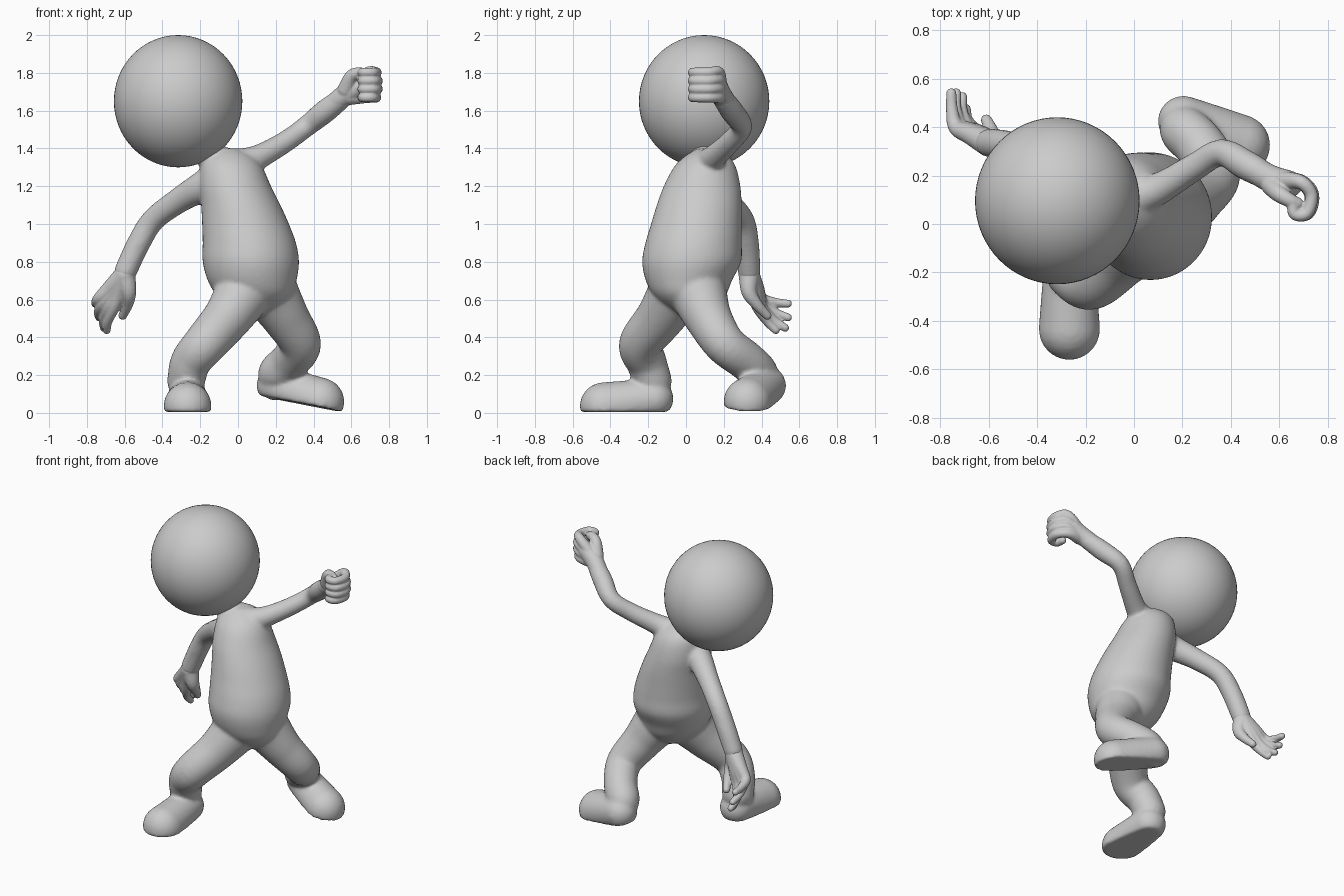
import bpy, bmesh, math
from mathutils import Matrix, Vector

if "Cube" in bpy.data.objects:
    bpy.data.objects.remove(bpy.data.objects["Cube"])


def spline(keys, steps):
    """Catmull-Rom samples through a list of equal-length tuples."""
    k = [Vector(p) for p in keys]
    k = [2 * k[0] - k[1]] + k + [2 * k[-1] - k[-2]]
    out = []
    for i in range(1, len(k) - 2):
        a, b, c, d = k[i - 1:i + 3]
        for s in range(steps):
            t = s / steps
            out.append(0.5 * (2 * b + (c - a) * t + (2 * a - 5 * b + 4 * c - d) * t * t
                              + (3 * b - a - 3 * c + d) * t ** 3))
    return out + [k[-2]]


def skin(bm, rings):
    """Bridge rings of coordinates into a closed tube."""
    rings = [[bm.verts.new(co) for co in r] for r in rings]
    n = len(rings[0])
    for a, b in zip(rings, rings[1:]):
        for i in range(n):
            j = (i + 1) % n
            bm.faces.new((a[i], a[j], b[j], b[i]))
    bm.faces.new(rings[0][::-1])
    bm.faces.new(rings[-1])


def limb(bm, keys, steps=5, n=20, matrix=None, floor=None):
    """Tapered round tube (x, y, z, radius) with domed ends; floor flattens its underside."""
    s = spline(keys, steps)
    pts = [(p.to_3d() if len(p) == 3 else Vector(p[:3]), p[3]) for p in s]
    last = len(pts) - 1
    tans = [(pts[min(i + 1, last)][0] - pts[max(i - 1, 0)][0]).normalized() for i in range(last + 1)]
    dome = [math.radians(a) for a in (15, 30, 45, 60, 74, 85)]
    (p0, r0), (p1, r1) = pts[0], pts[-1]
    start = [(p0 - tans[0] * r0 * math.sin(a), r0 * math.cos(a), tans[0]) for a in reversed(dome)]
    end = [(p1 + tans[-1] * r1 * math.sin(a), r1 * math.cos(a), tans[-1]) for a in dome]
    path = start + [(p, r, t) for (p, r), t in zip(pts, tans)] + end
    u, rings = tans[0].orthogonal().normalized(), []
    for p, r, t in path:
        u = (u - t * u.dot(t)).normalized()
        v = t.cross(u)
        ring = [p + r * (u * math.cos(2 * math.pi * i / n) + v * math.sin(2 * math.pi * i / n)) for i in range(n)]
        if floor is not None:
            for co in ring:
                co.z = max(co.z, floor)
        rings.append([matrix @ co for co in ring] if matrix else ring)
    skin(bm, rings)


def foot(bm, matrix):
    """Flat-soled shoe, toe at the local origin pointing to -y."""
    limb(bm, [(0, 0, .03, .127), (0, .13, .05, .117), (0, .262, .07, .106)], 5, 32, matrix, 0)


def finish(name, bm, voxel=0, smooth=0):
    me = bpy.data.meshes.new(name)
    for f in bm.faces:
        f.smooth = True
    bm.to_mesh(me)
    bm.free()
    ob = bpy.data.objects.new(name, me)
    bpy.context.collection.objects.link(ob)
    if voxel:
        r = ob.modifiers.new("fuse", 'REMESH')
        r.mode = 'VOXEL'
        r.voxel_size = voxel
        r.use_smooth_shade = True
        s = ob.modifiers.new("soften", 'SMOOTH')
        s.factor = 0.5
        s.iterations = smooth


# Head
bm = bmesh.new()
bmesh.ops.create_uvsphere(bm, u_segments=64, v_segments=32, radius=1,
                          matrix=Matrix.Translation((-.317, .096, 1.65)) @ Matrix.Diagonal((.34, .345, .35, 1)))
finish("head", bm)

# Body: torso of stacked ellipses (z, cx, cy, rx, ry)
bm = bmesh.new()
sections = [(.51, .09, .03, .04, .04), (.55, .10, .03, .12, .12), (.62, .09, .02, .20, .19),
            (.70, .075, .015, .235, .228), (.80, .068, .03, .255, .262), (.90, .06, .04, .247, .255),
            (1.0, .04, .055, .23, .24), (1.1, .015, .07, .21, .225), (1.2, -.015, .085, .19, .203),
            (1.3, -.035, .10, .165, .165), (1.36, -.05, .11, .13, .115), (1.40, -.06, .11, .06, .05)]
rows = []
for s in spline([(z, cx, cy, 0) for z, cx, cy, _, _ in sections], 4):
    rows.append([s[0], s[1], s[2]])
for row, r in zip(rows, spline([(c[3], c[4], 0) for c in sections], 4)):
    row += [r[0], r[1]]
skin(bm, [[(cx + rx * math.cos(i * math.pi / 24), cy + ry * math.sin(i * math.pi / 24), z) for i in range(48)]
          for z, cx, cy, rx, ry in rows])
# Neck
limb(bm, [(-.08, .11, 1.31, .10), (-.14, .105, 1.36, .085), (-.2, .10, 1.45, .09)])
# Raised arm, lowered arm
limb(bm, [(.0, .11, 1.31, .09), (.11, .15, 1.355, .066), (.25, .235, 1.435, .057), (.36, .295, 1.515, .056),
          (.46, .245, 1.595, .062), (.55, .195, 1.665, .055)])
limb(bm, [(-.14, .11, 1.22, .095), (-.21, .14, 1.185, .08), (-.32, .215, 1.12, .067), (-.45, .30, 1.02, .062),
          (-.53, .325, .89, .062), (-.595, .335, .75, .06)])
# Front leg, back leg
limb(bm, [(.02, -.06, .62, .15), (-.06, -.14, .5, .128), (-.175, -.24, .365, .115),
          (-.25, -.21, .27, .107), (-.275, -.175, .17, .1)], 6, 28)
limb(bm, [(.18, .07, .62, .15), (.255, .12, .5, .125), (.33, .205, .365, .11),
          (.275, .32, .275, .105), (.21, .385, .21, .103), (.2, .41, .15, .085)], 6, 28)
# Feet
foot(bm, Matrix.Translation((-.267, -.435, .005)))
foot(bm, Matrix.Translation((.43, .325, .03)) @ Matrix.Rotation(math.radians(68), 4, 'Z')
     @ Matrix.Rotation(math.radians(10), 4, 'X') @ Matrix.Rotation(math.radians(6), 4, 'Y'))
finish("body", bm, .012, 5)

# Raised fist: four curled fingers and a thumb
bm = bmesh.new()
limb(bm, [(.5, .222, 1.628, .055), (.57, .185, 1.685, .057), (.64, .165, 1.73, .056)])
for i, dx in enumerate((0, .006, .006, -.002)):
    z = 1.802 - .044 * i
    limb(bm, [(.59, .175, 1.71 - .012 * i, .045), (.685 + dx, .175, z, .03), (.733 + dx, .12, z, .027),
              (.715 + dx, .045, z, .026), (.665, .04, z, .025), (.655, .085, z, .024)], 5, 16)
limb(bm, [(.57, .16, 1.71, .045), (.60, .125, 1.78, .036), (.64, .10, 1.8, .03), (.675, .085, 1.795, .026)], 5, 16)
finish("fist", bm, .006, 2)

# Lowered open hand: palm fans out from the wrist into four fingers and a thumb
bm = bmesh.new()
wrist = (-.6, .335, .73, .057)
fingers = [((-.735, .40, .605, .033), (-.752, .47, .585, .025), (-.755, .54, .578, .021)),
           ((-.72, .405, .575, .033), (-.738, .475, .53, .025), (-.735, .54, .505, .021)),
           ((-.69, .40, .555, .033), (-.712, .465, .49, .025), (-.71, .525, .45, .021)),
           ((-.66, .385, .555, .033), (-.69, .43, .485, .025), (-.695, .475, .438, .021))]
for f in fingers:
    mid = tuple(a * .45 + b * .55 for a, b in zip(wrist, f[0]))
    limb(bm, [wrist, mid, *f], 5, 16)
limb(bm, [wrist, (-.58, .335, .64, .042), (-.585, .375, .575, .03), (-.61, .43, .515, .023)], 5, 16)
finish("open_hand", bm, .006, 2)
